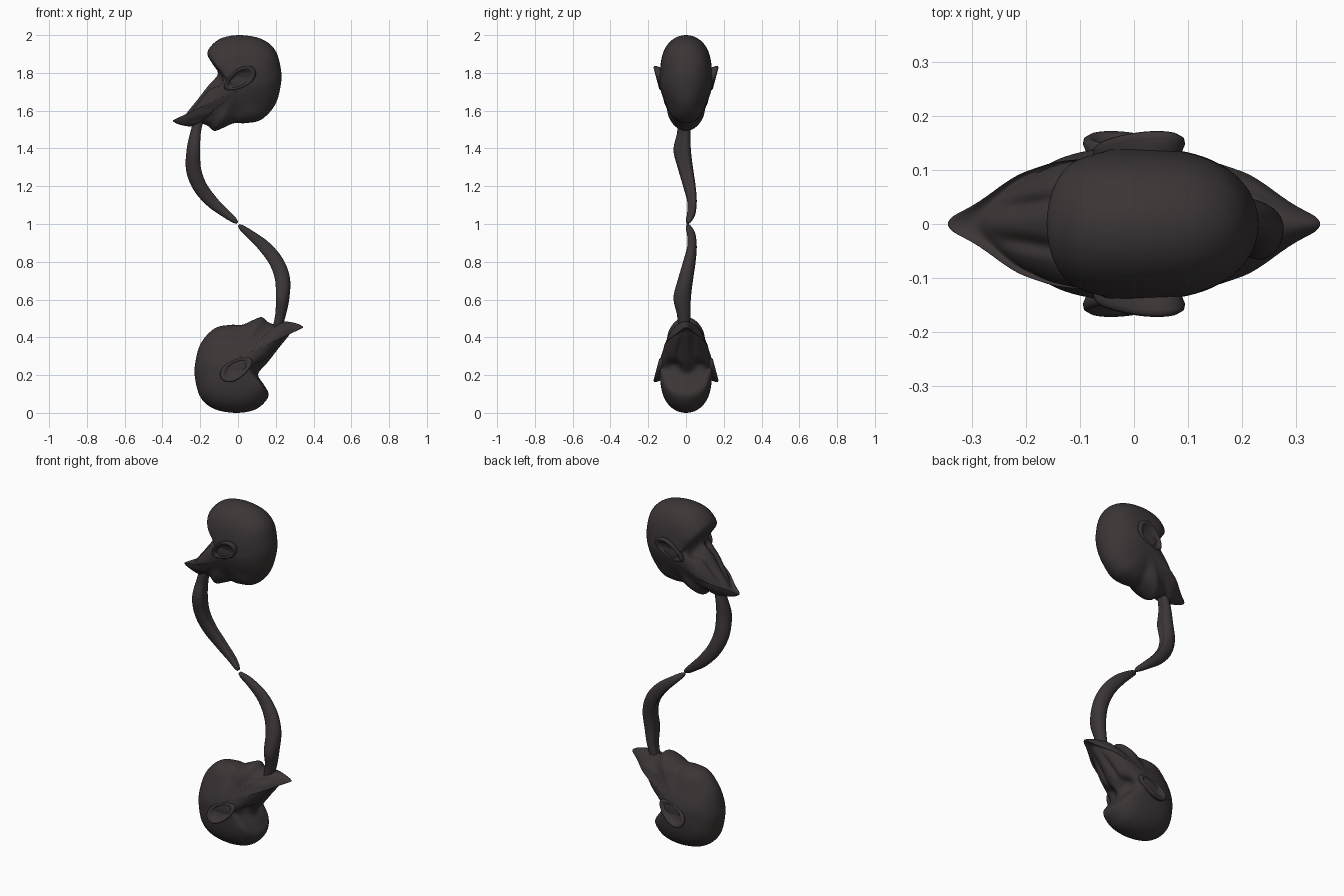
import bpy, bmesh, math
from mathutils import Matrix, Vector

if "Cube" in bpy.data.objects:
    bpy.data.objects.remove(bpy.data.objects["Cube"])

skin = bpy.data.materials.new("dark brown")
skin.diffuse_color = (0.045, 0.036, 0.037, 1)
skin.use_nodes = True
skin.node_tree.nodes["Principled BSDF"].inputs["Base Color"].default_value = skin.diffuse_color

# rotation of the upper half onto the lower half
FLIP = Matrix.Translation((0, 0, 1)) @ Matrix.Rotation(math.pi, 4, 'Y') @ Matrix.Translation((0, 0, -1))


def finish(bm, name):
    """Make the upper part and its turned-over lower twin."""
    bmesh.ops.recalc_face_normals(bm, faces=bm.faces)
    for f in bm.faces:
        f.smooth = True
    for prefix in ("upper_", "lower_"):
        me = bpy.data.meshes.new(prefix + name)
        bm.to_mesh(me)
        me.materials.append(skin)
        if prefix == "lower_":
            me.transform(FLIP)
        bpy.context.collection.objects.link(bpy.data.objects.new(prefix + name, me))
    bm.free()


def loft(bm, rings):
    rows = [[bm.verts.new(p) for p in r] for r in rings]
    n = len(rows[0])
    for a, b in zip(rows, rows[1:]):
        for i in range(n):
            bm.faces.new((a[i], a[(i + 1) % n], b[(i + 1) % n], b[i]))
    bm.faces.new(rows[0])
    bm.faces.new(rows[-1][::-1])


def spline(pts, steps, closed):
    """Catmull-Rom through points of any dimension."""
    n, out = len(pts), []
    for i in range(n if closed else n - 1):
        q = [pts[(i + k) % n] if closed else pts[min(max(i + k, 0), n - 1)] for k in (-1, 0, 1, 2)]
        for j in range(steps):
            t = j / steps
            out.append([0.5 * (2 * b + (c - a) * t + (2 * a - 5 * b + 4 * c - d) * t * t
                               + (3 * b - a - 3 * c + d) * t ** 3) for a, b, c, d in zip(*q)])
    if not closed:
        out.append(list(pts[-1]))
    return out


def bump(x, z, cx, cz, r):
    return math.exp(-((x - cx) ** 2 + (z - cz) ** 2) / r ** 2)


def ramp(t):
    t = max(0, min(1, t))
    return t * t * (3 - 2 * t)


# head: side outline domed out to both sides
profile = [(0.01, 2.0), (-0.087, 1.984), (-0.142, 1.943), (-0.162, 1.9), (-0.137, 1.85), (-0.108, 1.80),
           (-0.145, 1.75), (-0.2, 1.677), (-0.262, 1.60), (-0.292, 1.562), (-0.345, 1.549), (-0.31, 1.526),
           (-0.24, 1.516), (-0.205, 1.532), (-0.16, 1.52), (-0.125, 1.493), (-0.07, 1.513), (-0.02, 1.534),
           (0.04, 1.534), (0.124, 1.553), (0.197, 1.632), (0.227, 1.74), (0.227, 1.82), (0.197, 1.92),
           (0.124, 1.98)]
CX, CZ = 0.0, 1.71


def half_width(x, z):
    w = 0.142
    w -= 0.032 * ramp((1.76 - z) / 0.16)                      # narrower jaw
    w -= 0.020 * bump(x, z, -0.115, 1.785, 0.04)              # temple hollow
    w += 0.008 * bump(x, z, -0.16, 1.66, 0.05)                # cheek
    w -= 0.012 * bump(x, z, -0.01, 1.58, 0.04)                # hollow under the jaw
    # mouth line
    w -= 0.008 * math.exp(-((z - 1.555 - 0.25 * (x + 0.2)) / 0.012) ** 2) * bump(x, z, -0.21, 1.55, 0.08)
    return w * (1 - 0.5 * ramp((-x - 0.20) / 0.13))           # tapering snout


def carve(x, y, z):
    """Sink the eye sockets and the creases beside the nose."""
    along = -(x + 0.12) * 0.65 - (z - 1.78) * 0.76            # down the nose line
    off = (x + 0.12) * 0.76 - (z - 1.78) * 0.65               # depth behind it
    front = 1 - ramp((off - 0.02) / 0.07)
    socket = 0.035 * bump(along, abs(y), 0.01, 0.06, 0.04)
    crease = 0.0
    if 0 < along < 0.25:
        line = 0.05 - 0.1 * along
        crease = 0.014 * math.sin(math.pi * along / 0.25) * math.exp(-((abs(y) - line) / 0.015) ** 2)
    d = (socket + crease) * front
    return (x + 0.76 * d, y, z - 0.65 * d)


def dome_ring(out, theta, side):
    s = math.sin(theta)
    ring = []
    for px, pz in out:
        x, z = CX + (px - CX) * s, CZ + (pz - CZ) * s
        power = 2.5 + 0.9 * ramp((z - 1.74) / 0.2) + 0.5 * ramp((1.65 - z) / 0.1) * ramp((x + 0.15) / 0.1)
        ring.append(carve(x, side * half_width(x, z) * math.sqrt(max(0, 1 - s ** power)), z))
    return ring


outline = spline(profile, 7, True)
N = 40
rings = [dome_ring(outline, (k / N) * math.pi / 2, 1) for k in range(1, N + 1)]
rings += [dome_ring(outline, (k / N) * math.pi / 2, -1) for k in range(N - 1, 0, -1)]
bm = bmesh.new()
loft(bm, rings)
bmesh.ops.smooth_vert(bm, verts=bm.verts, factor=0.3, use_axis_x=True, use_axis_y=True, use_axis_z=True)
finish(bm, "head")

# ears: bowls with a raised rim, flared toward the back
EAR = [(0.05, 0.006), (0.4, 0.004), (0.62, 0.008), (0.76, 0.018), (0.88, 0.023), (0.98, 0.017),
       (1.0, 0.008), (0.9, -0.012), (0.7, -0.045)]
ca, sa = math.cos(0.55), math.sin(0.55)
bm = bmesh.new()
for side in (1, -1):
    rings = []
    for r, h in EAR:
        ring = []
        for i in range(40):
            a = math.tau * i / 40
            u, v = r * math.cos(a), r * math.sin(a)
            v *= 0.82 + 0.18 * u                               # tapers to the lobe
            y = 0.133 + h + 0.013 * u + 0.014 * v
            U, V = u * 0.095, v * 0.06
            ring.append((0.008 + U * ca - V * sa, side * y, 1.768 + U * sa + V * ca))
        rings.append(ring)
    loft(bm, rings)
finish(bm, "ears")

# tongue: x, y, z, thickness in the side plane, half-width across
path = [(-0.20, -0.01, 1.57, 0.026, 0.028), (-0.222, -0.012, 1.48, 0.031, 0.036),
        (-0.232, -0.02, 1.39, 0.040, 0.046), (-0.231, -0.002, 1.29, 0.044, 0.040),
        (-0.198, 0.018, 1.20, 0.042, 0.033), (-0.135, 0.032, 1.12, 0.036, 0.025),
        (-0.062, 0.028, 1.056, 0.025, 0.022), (-0.02, 0.016, 1.022, 0.017, 0.017),
        (-0.003, 0.011, 1.006, 0.008, 0.008)]
pts = spline(path, 7, False)
rings = []
for i, (x, y, z, t, w) in enumerate(pts):
    a, b = pts[max(i - 1, 0)], pts[min(i + 1, len(pts) - 1)]
    d = Vector((b[0] - a[0], 0, b[2] - a[2])).normalized()
    n = Vector((d.z, 0, -d.x))
    ring = []
    for k in range(28):
        ang = math.tau * k / 28
        g = 1 - 0.3 * math.exp(-((ang - math.pi) / 0.45) ** 2)  # groove along the tongue
        ring.append(Vector((x, y, z)) + n * (t * g * math.cos(ang)) + Vector((0, w * math.sin(ang), 0)))
    rings.append(ring)
bm = bmesh.new()
loft(bm, rings)
finish(bm, "tongue")
